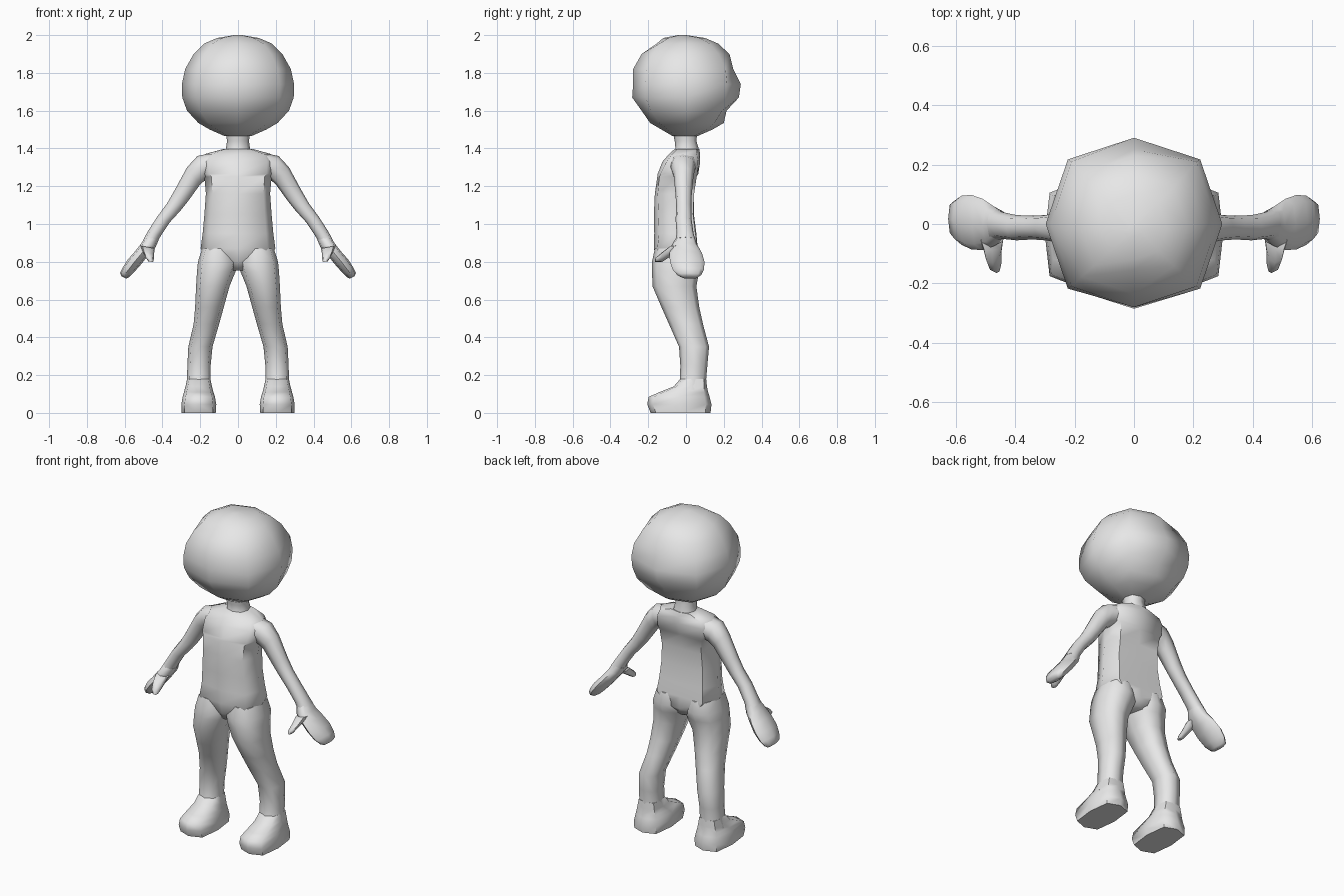
import bpy, bmesh, math
from mathutils import Vector

grey = bpy.data.materials.new("plain grey")
grey.diffuse_color = (0.8, 0.8, 0.8, 1)


def loft(name, rings, power=2.5, side=1):
    """Skin eight-sided rings. Ring: (xa, za, xb, zb, y front, y back[, front dent, back dent])."""
    bm = bmesh.new()
    loops = []
    for ring in rings:
        xa, za, xb, zb, y0, y1 = ring[:6]
        dents = ring[6:] or (0, 0)
        mid = Vector(((xa + xb) / 2, (y0 + y1) / 2, (za + zb) / 2))
        across = Vector(((xb - xa) / 2, 0, (zb - za) / 2))
        loop = []
        for i in range(8):
            c, s = math.cos(i * math.pi / 4), math.sin(i * math.pi / 4)
            c = math.copysign(abs(c) ** (2 / power), c) if abs(c) > 1e-6 else 0
            s = math.copysign(abs(s) ** (2 / power), s) if abs(s) > 1e-6 else 0
            p = mid + across * c + Vector((0, s * (y1 - y0) / 2, 0))
            if i == 2:
                p.y -= dents[1]
            if i == 6:
                p.y += dents[0]
            loop.append(bm.verts.new((p.x * side, p.y, p.z)))
        loops.append(loop)
    for a, b in zip(loops, loops[1:]):
        for i in range(8):
            j = (i + 1) % 8
            bm.faces.new((a[i], a[j], b[j], b[i]))
    bm.faces.new(loops[0])
    bm.faces.new(loops[-1])
    bmesh.ops.recalc_face_normals(bm, faces=bm.faces)
    me = bpy.data.meshes.new(name)
    bm.to_mesh(me)
    bm.free()
    me.materials.append(grey)
    ob = bpy.data.objects.new(name, me)
    bpy.context.collection.objects.link(ob)
    bpy.ops.object.select_all(action='DESELECT')
    ob.select_set(True)
    bpy.context.view_layer.objects.active = ob
    bpy.ops.object.shade_smooth_by_angle(angle=math.radians(62))
    return ob


def flat(z, half, y0, y1, *dents):
    """Level ring centred on x = 0."""
    return (-half, z, half, z, y0, y1, *dents)


def level(z, xa, xb, y0, y1):
    """Level ring between two x values."""
    return (xa, z, xb, z, y0, y1)


# Head with shallow creases down the middle of face and back
loft("head", [
    flat(1.465, 0.07, -0.07, 0.06), flat(1.50, 0.15, -0.13, 0.14),
    flat(1.535, 0.21, -0.19, 0.20), flat(1.60, 0.27, -0.25, 0.255, 0.015, 0.04),
    flat(1.67, 0.295, -0.285, 0.28), flat(1.74, 0.297, -0.29, 0.29, 0.01, 0.0),
    flat(1.82, 0.28, -0.28, 0.28, 0.0, 0.03), flat(1.90, 0.235, -0.235, 0.23),
    flat(1.955, 0.18, -0.185, 0.17, 0.03, 0.0), flat(1.985, 0.11, -0.12, 0.10),
    flat(2.0, 0.02, -0.04, 0.0)], 2.4)

# Neck
loft("neck", [
    flat(1.34, 0.085, -0.085, 0.075), flat(1.39, 0.065, -0.055, 0.07),
    flat(1.44, 0.058, -0.06, 0.055), flat(1.49, 0.065, -0.07, 0.06)])

# Torso: pelvis, waist, chest and shoulders with a groove along the spine
loft("torso", [
    flat(0.755, 0.05, -0.13, 0.05), flat(0.80, 0.14, -0.165, 0.09, 0.01, 0.02),
    flat(0.87, 0.198, -0.18, 0.09, 0.01, 0.03), flat(0.95, 0.187, -0.168, 0.075, 0.0, 0.02),
    flat(1.05, 0.178, -0.17, 0.062, 0.0, 0.02), flat(1.16, 0.17, -0.175, 0.068, 0.01, 0.025),
    flat(1.25, 0.178, -0.167, 0.082, 0.015, 0.03), flat(1.265, 0.19, -0.16, 0.085, 0.01, 0.02),
    flat(1.33, 0.195, -0.125, 0.085, 0.0, 0.01), flat(1.37, 0.175, -0.09, 0.075),
    flat(1.397, 0.08, -0.06, 0.07)], 3)

for side, word in ((1, "left"), (-1, "right")):
    # Arm from shoulder to wrist
    loft(word + "_arm", [
        (0.12, 1.26, 0.14, 1.375, -0.085, 0.06), (0.17, 1.235, 0.215, 1.36, -0.08, 0.05),
        (0.20, 1.21, 0.27, 1.30, -0.065, 0.04), (0.265, 1.12, 0.335, 1.18, -0.055, 0.03),
        (0.305, 1.07, 0.375, 1.11, -0.052, 0.028), (0.36, 1.01, 0.43, 1.035, -0.055, 0.03),
        (0.41, 0.935, 0.475, 0.965, -0.05, 0.04), (0.43, 0.90, 0.495, 0.93, -0.055, 0.05)],
        2.5, side)
    # Mitten hand, thin across the palm
    loft(word + "_hand", [
        (0.42, 0.915, 0.485, 0.945, -0.05, 0.045), (0.435, 0.88, 0.51, 0.90, -0.075, 0.06),
        (0.475, 0.835, 0.545, 0.855, -0.088, 0.085), (0.51, 0.79, 0.585, 0.81, -0.085, 0.098),
        (0.55, 0.745, 0.61, 0.77, -0.07, 0.095), (0.578, 0.718, 0.625, 0.74, -0.045, 0.08),
        (0.592, 0.711, 0.615, 0.722, -0.02, 0.06)], 2.6, side)
    # Thumb, rings stacked toward the front and tilted down
    bpy.context.view_layer.update()
    loft(word + "_thumb", [
        (0.44, 0.87, 0.515, 0.885, -0.09, -0.02), (0.445, 0.84, 0.505, 0.855, -0.13, -0.05),
        (0.445, 0.815, 0.49, 0.825, -0.162, -0.095), (0.45, 0.798, 0.475, 0.802, -0.165, -0.125)],
        2.4, side)
    # Leg from hip to ankle
    loft(word + "_leg", [
        level(0.87, 0.02, 0.19, -0.165, 0.07), level(0.80, 0.0, 0.212, -0.18, 0.085),
        level(0.75, 0.012, 0.217, -0.18, 0.07), level(0.67, 0.045, 0.222, -0.177, 0.055),
        level(0.56, 0.075, 0.227, -0.13, 0.07), level(0.47, 0.10, 0.235, -0.09, 0.09),
        level(0.35, 0.135, 0.263, -0.037, 0.122), level(0.25, 0.145, 0.268, -0.03, 0.113),
        level(0.18, 0.145, 0.27, -0.032, 0.107), level(0.12, 0.14, 0.28, -0.05, 0.11)],
        2.7, side)
    # Foot with flat sole and low toe
    loft(word + "_foot", [
        level(0.0, 0.118, 0.298, -0.187, 0.13), level(0.045, 0.115, 0.3, -0.205, 0.135),
        level(0.085, 0.122, 0.293, -0.198, 0.125), level(0.11, 0.13, 0.286, -0.14, 0.117),
        level(0.14, 0.138, 0.278, -0.065, 0.111), level(0.18, 0.146, 0.269, -0.03, 0.106)],
        3.6, side)
